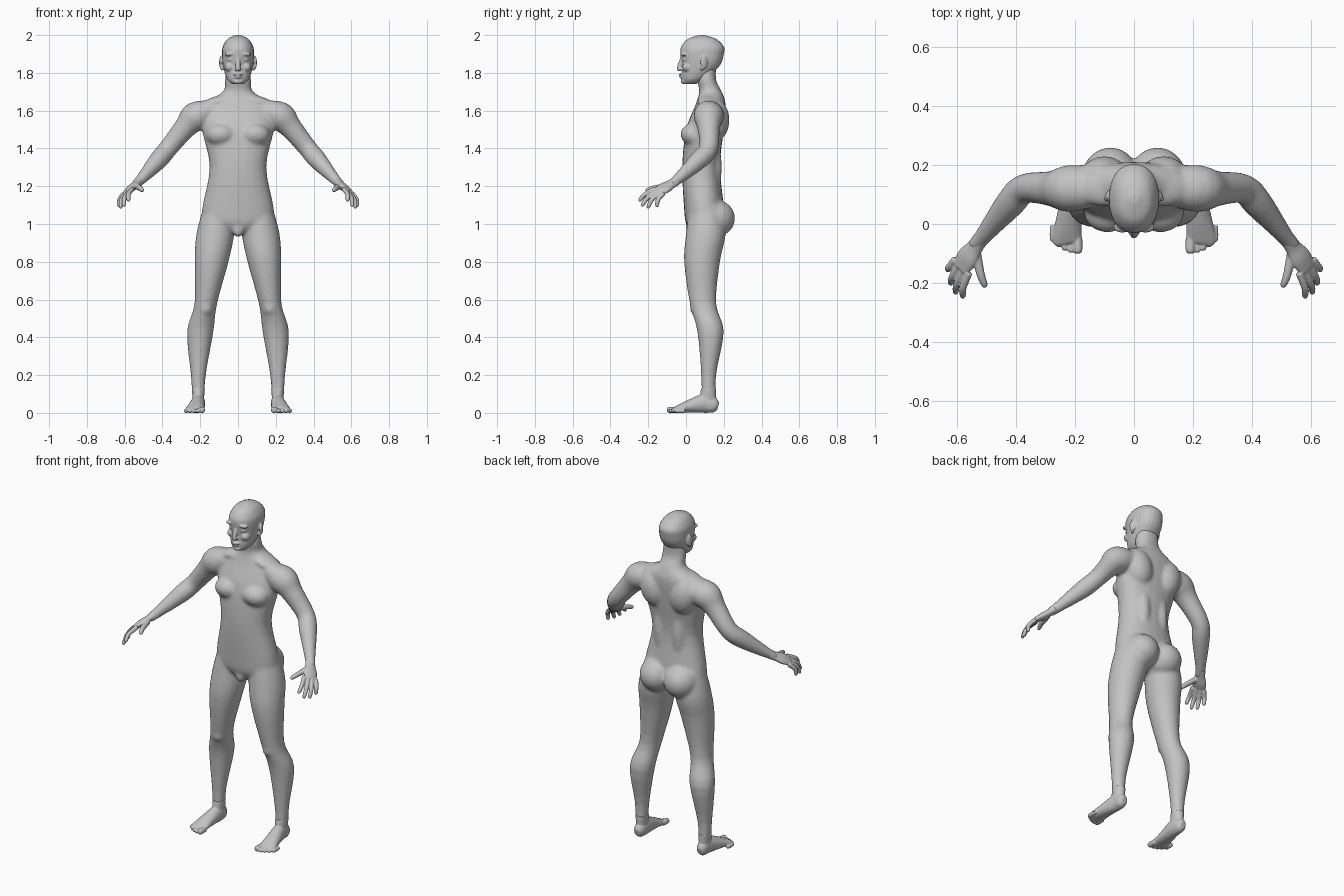
import bpy, bmesh, math
from mathutils import Vector, Matrix

cube = bpy.data.objects.get("Cube")
if cube:
    bpy.data.objects.remove(cube)

GREY = (0.55, 0.55, 0.55, 1)
mat = bpy.data.materials.new("plain grey")
mat.use_nodes = True
mat.diffuse_color = GREY
mat.node_tree.nodes["Principled BSDF"].inputs["Base Color"].default_value = GREY


def flowing(rows, steps=4):
    """Ease a few key sections into a smooth run of sections."""
    keys = [Vector(row) for row in rows]
    last = len(keys) - 1
    result = []
    for i in range(last):
        before, start, end, after = keys[max(i - 1, 0)], keys[i], keys[i + 1], keys[min(i + 2, last)]
        for step in range(steps):
            t = step / steps
            bend = (end - before) * (1 - t) - (after - start) * t
            ease = t * t * (3 - 2 * t)
            result.append(start.lerp(end, ease) + bend * t * (1 - t) / 2)
    return result + [keys[-1]]


def loft(bm, rings):
    """Skin a list of point rings and cap both ends."""
    loops = [[bm.verts.new(point) for point in ring] for ring in rings]
    count = len(loops[0])
    for low, high in zip(loops, loops[1:]):
        for i in range(count):
            j = (i + 1) % count
            bm.faces.new((low[i], low[j], high[j], high[i]))
    bm.faces.new(loops[0][::-1])
    bm.faces.new(loops[-1])


def outline(count=24, power=1.0):
    """Unit circle, slightly squared when power is below one."""
    for i in range(count):
        angle = math.tau * i / count
        yield [math.copysign(abs(wave) ** power, wave)
               for wave in (math.cos(angle), math.sin(angle))]


def stack(bm, sections, power=0.9):
    """Level sections: height, centre x, half width, front y, back y."""
    loft(bm, [[(centre + u * width, (front + back + v * (back - front)) / 2, height)
               for u, v in outline(power=power)]
              for height, centre, width, front, back in flowing(sections)])


def tube(bm, path, ref=(1, 0, 0)):
    """Limb along x, y, z with a radius along ref and a last one across it."""
    path = flowing([tuple(row) for row in path])
    points = [Vector(row[:3]) for row in path]
    rings = []
    for i, (point, row) in enumerate(zip(points, path)):
        along = points[min(i + 1, len(points) - 1)] - points[max(i - 1, 0)]
        along.normalize()
        side = Vector(ref)
        side = (side - along * side.dot(along)).normalized()
        across = along.cross(side)
        rings.append([point + side * u * row[3] + across * v * row[-1] for u, v in outline()])
    loft(bm, rings)


def blob(bm, centre, radii, tilt=0, axis="X"):
    """Rounded mass, tilted in degrees about one axis."""
    place = Matrix.Translation(centre) @ Matrix.Rotation(math.radians(tilt), 4, axis)
    bmesh.ops.create_uvsphere(bm, u_segments=24, v_segments=16, radius=1,
                              matrix=place @ Matrix.Diagonal((*radii, 1)))


def add_mirror_copy(bm):
    """Repeat the left side parts on the right."""
    copy = bmesh.ops.duplicate(bm, geom=bm.verts[:] + bm.edges[:] + bm.faces[:])["geom"]
    for item in copy:
        if isinstance(item, bmesh.types.BMVert):
            item.co.x = -item.co.x


def finish(bm, name, voxel, smoothing, side=1):
    """Fuse the overlapping parts into one smooth skin."""
    for vert in bm.verts:
        vert.co.x *= side
    bmesh.ops.recalc_face_normals(bm, faces=bm.faces)
    mesh = bpy.data.meshes.new(name)
    bm.to_mesh(mesh)
    bm.free()
    obj = bpy.data.objects.new(name, mesh)
    bpy.context.collection.objects.link(obj)
    fuse = obj.modifiers.new("fuse", "REMESH")
    fuse.mode = "VOXEL"
    fuse.voxel_size = voxel
    soften = obj.modifiers.new("soften", "SMOOTH")
    soften.factor = 0.5
    soften.iterations = smoothing
    depsgraph = bpy.context.evaluated_depsgraph_get()
    obj.data = bpy.data.meshes.new_from_object(obj.evaluated_get(depsgraph))
    obj.modifiers.clear()
    obj.data.materials.clear()
    obj.data.materials.append(mat)
    for face in obj.data.polygons:
        face.use_smooth = True
        face.material_index = 0


# Body: leg, arm and muscles of one side, mirrored, then the torso
bm = bmesh.new()
stack(bm, [(.04, .21, .03, .08, .16), (.2, .21, .04, .08, .16), (.43, .2, .07, .06, .2),
           (.58, .17, .06, .02, .16), (.8, .14, .09, -.01, .18),
           (.95, .12, .1, 0, .21), (1.1, .1, .08, .02, .19)], 1)
tube(bm, [(.12, .13, 1.6, .05, .07), (.22, .12, 1.57, .08, .08), (.28, .12, 1.51, .06, .06),
          (.37, .12, 1.4, .05, .05), (.42, .07, 1.34, .05, .05),
          (.51, -.04, 1.24, .03, .03), (.54, -.08, 1.21, .03, .02)])
blob(bm, (.09, .04, 1.47), (.08, .07, .06), -20)           # chest
blob(bm, (.08, .15, 1.03), (.1, .11, .1))                  # buttock
blob(bm, (.1, .16, 1.55), (.08, .07, .11), 12, "Y")        # shoulder blade
blob(bm, (.06, .12, 1.3), (.05, .07, .2))                  # back muscle
blob(bm, (.1, .12, 1.65), (.1, .06, .03), 14, "Y")         # neck slope
blob(bm, (.17, .06, .56), (.04, .04, .05))                 # kneecap
add_mirror_copy(bm)
stack(bm, [(.95, 0, .04, .03, .12), (1, 0, .17, 0, .18), (1.08, 0, .19, -.01, .2),
           (1.3, 0, .15, -.02, .18), (1.5, 0, .19, 0, .2), (1.63, 0, .18, .05, .21),
           (1.7, 0, .08, .07, .19), (1.76, 0, .07, .06, .16), (1.84, 0, .06, .06, .16)])
blob(bm, (0, .03, .97), (.03, .03, .04))
finish(bm, "body", .009, 9)

# Head: features of one side, mirrored, then skull, nose, lips and chin
bm = bmesh.new()
blob(bm, (.04, -.01, 1.9), (.03, .02, .01), 8, "Y")        # brow
blob(bm, (.045, .01, 1.83), (.025, .03, .025))             # cheek
blob(bm, (.036, 0, 1.87), (.02, .02, .01))                 # eye
blob(bm, (.01, -.03, 1.82), (.008, .01, .008))             # nostril
blob(bm, (.09, .095, 1.855), (.008, .02, .035), 20, "Z")   # ear
blob(bm, (.085, .085, 1.825), (.007, .01, .015))           # ear lobe
add_mirror_copy(bm)
stack(bm, [(1.74, 0, .03, -.01, .05), (1.77, 0, .06, -.02, .11), (1.84, 0, .08, -.02, .18),
           (1.9, 0, .085, -.03, .2), (1.94, 0, .08, -.025, .2), (1.98, 0, .055, .01, .16),
           (2, 0, .015, .07, .1)])
tube(bm, [(0, -.015, 1.89, .01), (0, -.035, 1.83, .013), (0, -.035, 1.81, .008)])
blob(bm, (0, -.023, 1.79), (.024, .016, .007))             # upper lip
blob(bm, (0, -.02, 1.777), (.02, .016, .007))              # lower lip
blob(bm, (0, -.01, 1.755), (.026, .017, .015))             # chin
finish(bm, "head", .0045, 3)

for name, side in (("left", 1), ("right", -1)):
    # Hand: palm, four bent fingers fanned from index to little, and thumb
    bm = bmesh.new()
    tube(bm, [(.52, -.05, 1.23, .027, .024), (.54, -.08, 1.21, .03, .02),
              (.565, -.115, 1.19, .04, .02), (.59, -.15, 1.17, .035, .012)], (.4, .5, -.25))
    for i in range(4):
        base = Vector((.56, -.165, 1.185)).lerp(Vector((.605, -.12, 1.16)), i / 3)
        tip = Vector((.58, -.25, 1.12)).lerp(Vector((.63, -.155, 1.09)), i / 3)
        tip += Vector((.01, -.02, -.02)) * math.sin(math.pi * i / 3)
        joint = (base + tip) / 2 + Vector((.01, -.01, .005))
        tube(bm, [(*base, .013), (*joint, .012), (*tip.lerp(joint, .2), .01), (*tip, .004)])
    tube(bm, [(.535, -.1, 1.2, .017), (.52, -.17, 1.19, .014),
              (.507, -.205, 1.18, .011), (.503, -.215, 1.18, .005)])
    finish(bm, name + "_hand", .0035, 3, side)

    # Foot: heel to ball, ankle, and five toes stepping back and outward
    bm = bmesh.new()
    tube(bm, [(.21, .17, .035, .016, .02), (.21, .15, .04, .03, .04), (.21, .1, .05, .036, .05),
              (.22, .02, .035, .043, .035), (.228, -.05, .018, .05, .018),
              (.228, -.065, .014, .042, .012)])
    stack(bm, [(.02, .21, .03, .07, .16), (.07, .21, .03, .07, .16), (.13, .21, .035, .08, .16)], 1)
    for i in range(5):
        radius = .011 if i else .016
        x = .18 + radius * .7 + .02 * i + (.007 if i else 0)
        y = -.1 + .04 * (i / 4) ** 2
        tube(bm, [(x, y + .055, radius, radius), (x, y + .01, radius, radius),
                  (x, y, radius, radius * .5)])
    finish(bm, name + "_foot", .0035, 3, side)
